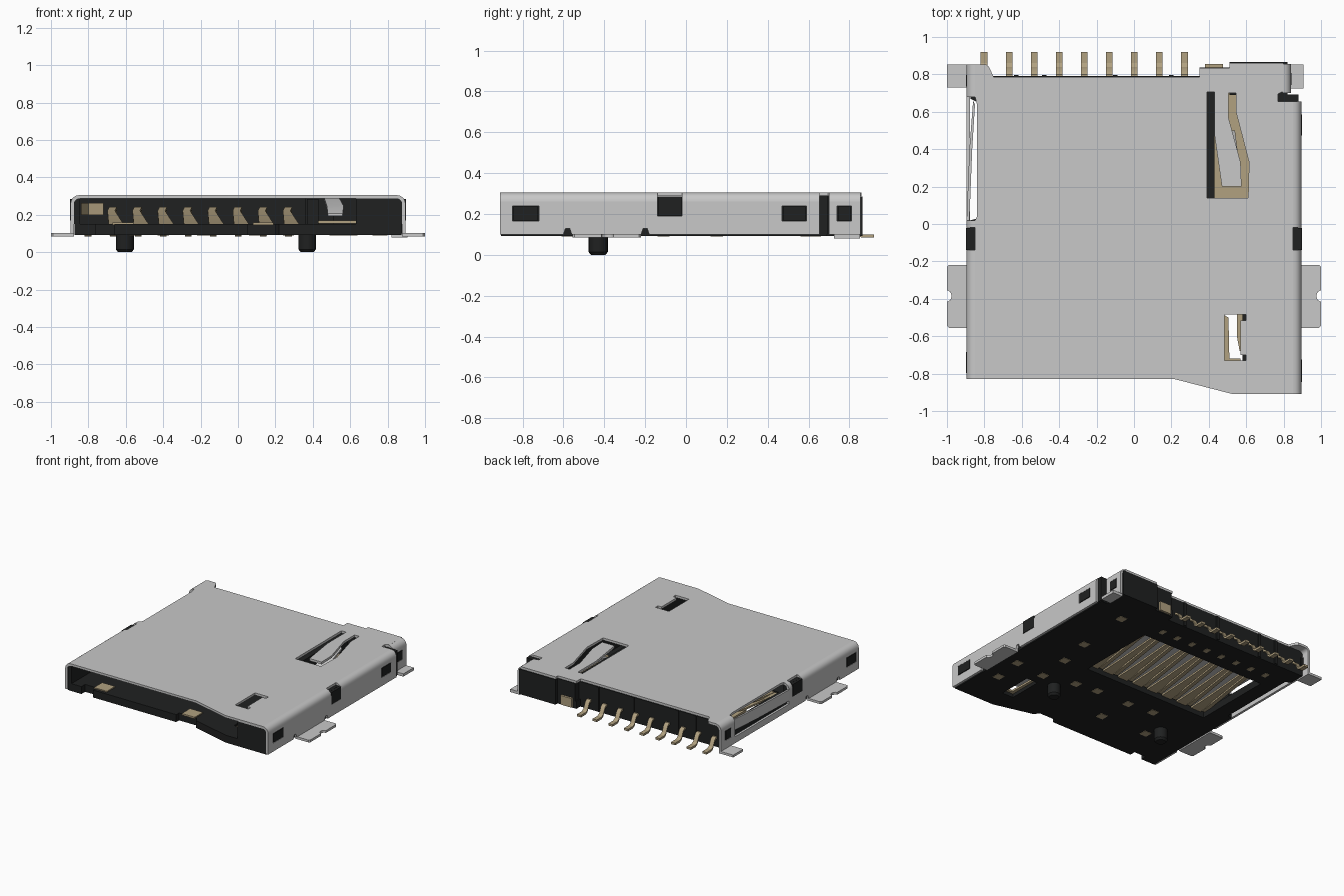
import bpy, bmesh, math
from mathutils import Vector
from mathutils.geometry import tessellate_polygon

if "Cube" in bpy.data.objects:
    bpy.data.objects.remove(bpy.data.objects["Cube"])


def material(name, rgb):
    m = bpy.data.materials.new(name)
    m.diffuse_color = (*rgb, 1)
    m.use_nodes = True
    m.node_tree.nodes["Principled BSDF"].inputs["Base Color"].default_value = m.diffuse_color
    return m


STEEL = material("shell steel", (0.58, 0.58, 0.58))
BLACK = material("black plastic", (0.014, 0.015, 0.015))
BRASS = material("brass contact", (0.44, 0.355, 0.215))


def finish(name, bm, mat):
    bmesh.ops.recalc_face_normals(bm, faces=bm.faces)
    me = bpy.data.meshes.new(name)
    bm.to_mesh(me)
    bm.free()
    me.materials.append(mat)
    for p in me.polygons:
        p.use_smooth = True
    me.set_sharp_from_angle(angle=math.radians(32))
    ob = bpy.data.objects.new(name, me)
    bpy.context.collection.objects.link(ob)
    return ob


def plate(name, loops, axis, lo, hi, mat):
    """Extrude an outline (first loop) with holes (other loops) along an axis."""
    place = {'x': lambda u, v, w: (w, u, v),
             'y': lambda u, v, w: (u, w, v),
             'z': lambda u, v, w: (u, v, w)}[axis]
    bm = bmesh.new()
    flat = [p for l in loops for p in l]
    ends = [[bm.verts.new(place(u, v, w)) for u, v in flat] for w in (lo, hi)]
    for t in tessellate_polygon([[Vector((u, v, 0)) for u, v in l] for l in loops]):
        for e in ends:
            bm.faces.new([e[i] for i in t])
    start = 0
    for l in loops:
        n = len(l)
        for i in range(n):
            a, b = start + i, start + (i + 1) % n
            bm.faces.new((ends[0][a], ends[0][b], ends[1][b], ends[1][a]))
        start += n
    return finish(name, bm, mat)


def rect(u0, v0, u1, v1):
    return [(u0, v0), (u1, v0), (u1, v1), (u0, v1)]


def box(name, x0, x1, y0, y1, z0, z1, mat):
    return plate(name, [rect(x0, y0, x1, y1)], 'z', z0, z1, mat)


def ribbon(name, path, t, mat):
    """Strip along (y, z) points; each point is (x, y, z, width)."""
    bm = bmesh.new()
    rings = [[bm.verts.new((x + sx * w / 2, y, z + sz * t / 2))
              for sx, sz in ((-1, -1), (1, -1), (1, 1), (-1, 1))] for x, y, z, w in path]
    for a, b in zip(rings, rings[1:]):
        for i in range(4):
            j = (i + 1) % 4
            bm.faces.new((a[i], a[j], b[j], b[i]))
    bm.faces.new(rings[0])
    bm.faces.new(rings[-1])
    return finish(name, bm, mat)


# Shell top with the latch cutout and the small window
top = [(-.85, -.83), (.22, -.83), (.53, -.91), (.85, -.91), (.85, .655), (.77, .655),
       (.77, .695), (.80, .71), (.80, .86), (.51, .86), (.51, .835), (.35, .835),
       (.35, .785), (-.75, .785), (-.775, .84), (-.79, .852), (-.85, .852),
       (-.85, .68), (-.84, .64), (-.84, .04), (-.85, .02)]
latch = [(.39, .705), (.39, .14), (.61, .14), (.615, .33), (.545, .6), (.545, .7),
         (.505, .7), (.505, .57), (.57, .33), (.575, .2), (.47, .2), (.43, .48), (.43, .705)]
window = [(.485, -.73), (.6, -.73), (.6, -.7), (.57, -.7), (.57, -.515), (.6, -.515),
          (.6, -.485), (.485, -.485)]
plate("shell_top", [top, latch, window], 'z', .287, .305, STEEL)
ribbon("latch_finger", [(.5, .5, .285, .08), (.52, .3, .24, .09), (.52, .21, .2, .08)], .015, STEEL)


# Rounded bends between shell top and side walls
def bend(name, cx, s, y0, y1):
    arc = [math.radians(90 * i / 6) for i in range(7)]
    pts = [(cx + s * .045 * math.cos(a), .26 + .045 * math.sin(a)) for a in arc]
    pts += [(cx + s * .027 * math.cos(a), .26 + .027 * math.sin(a)) for a in reversed(arc)]
    plate(name, [pts], 'y', y0, y1, STEEL)


for s, spans in ((1, ((-.91, -.14), (-.02, .655))),
                 (-1, ((-.83, -.14), (-.02, .02), (.68, .852)))):
    for i, (y0, y1) in enumerate(spans):
        bend(f"shell_bend_{'right' if s > 0 else 'left'}_{i}", s * .85, s, y0, y1)
bend("shell_bend_back_right", .795, 1, .70, .855)


# Side walls with windows and relief notches
def wall(name, y0, y1, lo, hi, windows):
    out = [(y0, .1), (-.60, .1), (-.59, .13), (-.57, .13), (-.56, .1), (-.22, .1), (-.21, .13),
           (-.19, .13), (-.18, .1), (y1, .1), (y1, .26), (-.02, .26), (-.02, .19),
           (-.14, .19), (-.14, .26), (y0, .26)]
    plate(name, [out] + [rect(a, .165, b, .24) for a, b in windows], 'x', lo, hi, STEEL)


wall("right_wall", -.91, .655, .877, .895, [(-.85, -.72), (.47, .59)])
wall("left_wall", -.83, .02, -.895, -.877, [(-.80, -.68)])
plate("left_back_wall", [rect(.68, .1, .852, .26), rect(.73, .165, .80, .24)], 'x', -.895, -.877, STEEL)
plate("right_back_wall", [rect(.70, .1, .855, .26), rect(.74, .165, .81, .24)], 'x', .822, .84, STEEL)
box("left_wall_strip", -.895, -.877, .02, .68, .1, .15, STEEL)
plate("left_spring_arm", [[(-.895, .02), (-.88, .02), (-.865, .4), (-.85, .64), (-.86, .66), (-.88, .4)]],
      'z', .175, .26, STEEL)

# Solder tabs
for s, n in ((1, "right"), (-1, "left")):
    notch = [(s * (1 - .024 * math.sin(a)), -.385 + .03 * math.cos(a))
             for a in [math.pi * i / 8 for i in range(9)]]
    plate(f"{n}_solder_tab", [[(s * .877, -.22), (s * .99, -.22), (s, -.23)] + notch +
                              [(s, -.545), (s * .99, -.555), (s * .877, -.555)]], 'z', .084, .102, STEEL)
box("left_back_solder_tab", -1, -.877, .73, .852, .084, .102, STEEL)
box("right_back_solder_tab", .822, .905, .725, .852, .08, .102, STEEL)

# Housing floor with contact opening, spring slot and the recessed front lip
floor = [(-.875, -.825), (-.76, -.825), (-.76, -.78), (-.66, -.78), (-.66, -.825), (.05, -.825),
         (.05, -.79), (.2, -.79), (.22, -.825), (.53, -.905), (.875, -.905), (.875, .65),
         (.875, .69), (.82, .69), (.82, .865), (.51, .865), (.51, .838), (.35, .838),
         (.35, .79), (-.875, .79), (-.875, .67), (-.835, .65), (-.835, .03), (-.875, .02)]
plate("housing_floor", [floor, rect(-.72, -.1, .34, .52), rect(.485, -.74, .58, -.475)],
      'z', .093, .15, BLACK)

# Housing walls and blocks
for name, *d in (("housing_back_wall", -.875, .36, .69, .79, .15, .286),
                 ("housing_back_block", .36, .51, .72, .838, .15, .286),
                 ("housing_corner_block", .51, .82, .69, .865, .15, .286),
                 ("housing_right_wall", .63, .876, -.905, .65, .15, .286),
                 ("housing_notch_block", .77, .88, .65, .692, .1, .29),
                 ("housing_latch_rail", .37, .43, .1, .72, .15, .284),
                 ("housing_left_wall", -.876, -.845, -.825, .02, .15, .286)):
    box(name, *d, BLACK)
for s, n, ys in ((1, "right", ((-.85, -.72), (.47, .59))), (-1, "left", ((-.80, -.68), (.73, .80)))):
    for i, (a, b) in enumerate(ys):
        box(f"{n}_lock_nub_{i}", *sorted((s * .86, s * .897)), a + .004, b - .004, .169, .237, BLACK)
    box(f"{n}_middle_nub", *sorted((s * .853, s * .897)), -.138, -.022, .192, .285, BLACK)
box("back_lock_nub", .81, .842, .744, .806, .169, .237, BLACK)
for x in (-.63, -.48, -.1, .2):
    box("back_rib", x - .012, x + .012, .78, .797, .1, .286, BLACK)

# Locating pegs
for i, (x, r) in enumerate(((-.605, .048), (.37, .046))):
    bm = bmesh.new()
    rings = []
    for z, k in ((0, .75), (.015, 1), (.11, 1)):
        rings.append([bm.verts.new((x + r * k * math.cos(a), -.43 + r * k * math.sin(a), z))
                      for a in [math.tau * j / 24 for j in range(24)]])
    for a, b in zip(rings, rings[1:]):
        for j in range(24):
            k = (j + 1) % 24
            bm.faces.new((a[j], a[k], b[k], b[j]))
    bm.faces.new(rings[0])
    bm.faces.new(rings[-1])
    finish(f"locating_peg_{i}", bm, BLACK)

# Leads at the back and contact arms over the opening
for i in range(9):
    x = -.802 + .134 * i
    ribbon(f"lead_{i}", [(x, .76, .165, .035), (x, .80, .165, .035), (x, .82, .15, .035),
                         (x, .84, .105, .035), (x, .86, .092, .035), (x, .92, .092, .035)], .016, BRASS)
    if i:
        ribbon(f"contact_arm_{i}", [(x + .02, -.11, .135, .085), (x + .01, .1, .16, .07),
                                    (x - .01, .38, .215, .04), (x, .44, .235, .04),
                                    (x, .5, .2, .04)], .014, BRASS)
        ribbon(f"contact_root_{i}", [(x + .045, .53, .14, .03), (x - .045, -.09, .14, .03)], .014, BRASS)
        box(f"contact_tail_{i}", x - .018, x + .018, .61, .66, .09, .094, BRASS)

# Card switch, latch plate and spring strips
plate("card_switch", [[(-.84, .46), (-.8, .54), (-.72, .56), (-.72, .6), (-.8, .6), (-.84, .64)]],
      'z', .2, .262, BRASS)
box("latch_plate", .43, .63, .12, .72, .155, .17, BRASS)
box("switch_tail", .38, .475, .82, .855, .1, .17, BRASS)
plate("slot_spring", [[(.47, -.74), (.57, -.74), (.57, -.72), (.51, -.72), (.505, -.5), (.47, -.48)]],
      'z', .12, .135, BRASS)
plate("slot_spring_side", [[(.565, -.68), (.55, -.6), (.55, -.48), (.585, -.48), (.585, -.68)]],
      'z', .12, .135, BRASS)
box("front_contact_left", -.67, -.56, -.8, -.7, .145, .158, BRASS)
box("front_contact_right", .08, .19, -.8, -.7, .145, .158, BRASS)

# Exposed metal pads on the underside
for i, (x, y) in enumerate(((.58, .15), (.54, -.11), (.77, -.35), (.52, -.37), (.75, -.58), (.61, .59),
                            (.27, -.31), (.09, -.29), (-.19, -.29), (-.4, -.27), (-.16, -.54), (-.55, -.53))):
    box(f"underside_pad_{i}", x - .03, x + .03, y - .03, y + .03, .09, .096, BRASS)
